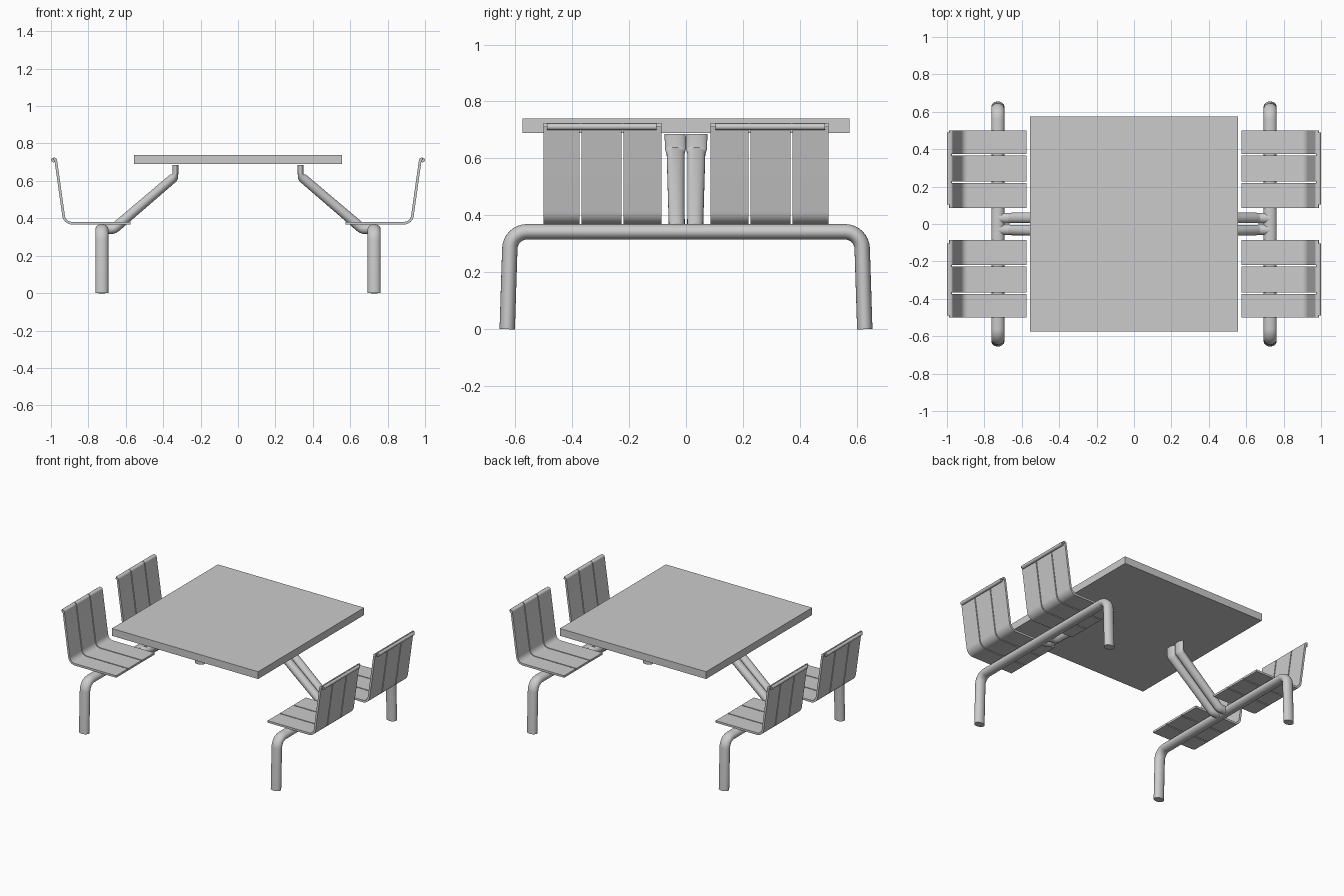
import bpy, math
from mathutils import Vector

if "Cube" in bpy.data.objects:
    bpy.data.objects.remove(bpy.data.objects["Cube"])


def rounded(corners, steps=6):
    """Turn (point, radius) corners into a path with filleted bends."""
    pts = []
    for i, (p, r) in enumerate(corners):
        p = Vector(p)
        if r == 0:
            pts.append(p)
            continue
        u = (Vector(corners[i - 1][0]) - p).normalized()
        v = (Vector(corners[i + 1][0]) - p).normalized()
        half = u.angle(v) / 2
        centre = p + (u + v).normalized() * r / math.sin(half)
        a = p + u * r / math.tan(half) - centre
        b = p + v * r / math.tan(half) - centre
        for k in range(steps + 1):
            pts.append(centre + a.slerp(b, k / steps) * r)
    return pts


def sweep(name, pts, side, sizes, sides=24, mirror=(True, True)):
    """Sweep an ellipse (or a rectangle if sides is 4); sizes = (in-plane, sideways) half widths."""
    side = Vector(side)
    n = len(pts)
    sizes = sizes if isinstance(sizes, list) else [sizes] * n
    k, off = (math.sqrt(2), math.pi / 4) if sides == 4 else (1, 0)
    verts = []
    for i, p in enumerate(pts):
        d0 = (p - pts[max(i - 1, 0)]).normalized() if i else (pts[1] - p).normalized()
        d1 = (pts[i + 1] - p).normalized() if i < n - 1 else d0
        t = (d0 + d1).normalized()
        up = side.cross(t).normalized() / max(t.dot(d0), 0.5)
        for j in range(sides):
            a = off + math.tau * j / sides
            verts.append(p + up * math.cos(a) * sizes[i][0] * k + side * math.sin(a) * sizes[i][1] * k)
    faces = [[i * sides + j, i * sides + (j + 1) % sides,
              (i + 1) * sides + (j + 1) % sides, (i + 1) * sides + j]
             for i in range(n - 1) for j in range(sides)]
    faces += [list(range(sides))[::-1], list(range((n - 1) * sides, n * sides))]
    me = bpy.data.meshes.new(name)
    me.from_pydata(verts, [], faces)
    # consistent outward normals
    import bmesh
    bm = bmesh.new()
    bm.from_mesh(me)
    bmesh.ops.recalc_face_normals(bm, faces=bm.faces)
    bm.to_mesh(me)
    bm.free()
    me.shade_smooth()
    me.set_sharp_from_angle(angle=math.radians(35))
    ob = bpy.data.objects.new(name, me)
    bpy.context.collection.objects.link(ob)
    if any(mirror):
        m = ob.modifiers.new("Mirror", 'MIRROR')
        m.use_axis = (mirror[0], mirror[1], False)
        m.use_mirror_merge = False
    return ob


# table top
bpy.ops.mesh.primitive_cube_add(size=1, location=(0, 0, 0.7145))
top = bpy.context.object
top.name = "table_top"
top.scale = (1.11, 1.15, 0.05)

# bent tube leg frames, one per side
X = 0.728
frame = rounded([((X, -0.628, 0), 0), ((X, -0.617, 0.342), 0.06),
                 ((X, 0.617, 0.342), 0.06), ((X, 0.628, 0), 0)], 8)
sweep("leg_frame", frame, (1, 0, 0), (0.027, 0.035), mirror=(True, False))

# paired struts, flattened at the top where they meet the table
strut = rounded([((0.335, 0.038, 0.685), 0), ((0.335, 0.037, 0.625), 0.035),
                 ((0.665, 0.032, 0.343), 0.04), ((0.728, 0.031, 0.343), 0)], 5)
flat = [(0.016, 0.037)] * 3 + [(0.018, 0.036), (0.021, 0.034), (0.023, 0.033), (0.025, 0.031)]
strut_sizes = flat + [(0.027, 0.028)] * (len(strut) - len(flat))
sweep("table_strut", strut, (0, 1, 0), strut_sizes)

# seat slats running from the seat up into the backrest
for lo, hi in ((0.086, 0.219), (0.226, 0.367), (0.374, 0.5)):
    y = (lo + hi) / 2
    slat = rounded([((0.575, y, 0.374), 0), ((0.927, y, 0.374), 0.045),
                    ((0.975, y, 0.716), 0.007), ((0.988, y, 0.718), 0)])
    sweep("seat_slat", slat, (0, 1, 0), (0.007, (hi - lo) / 2), sides=4)

# rail behind the top of each backrest
rail = [Vector((0.987, 0.103, 0.711)), Vector((0.987, 0.488, 0.711))]
sweep("backrest_rail", rail, (1, 0, 0), (0.012, 0.013), sides=12)
